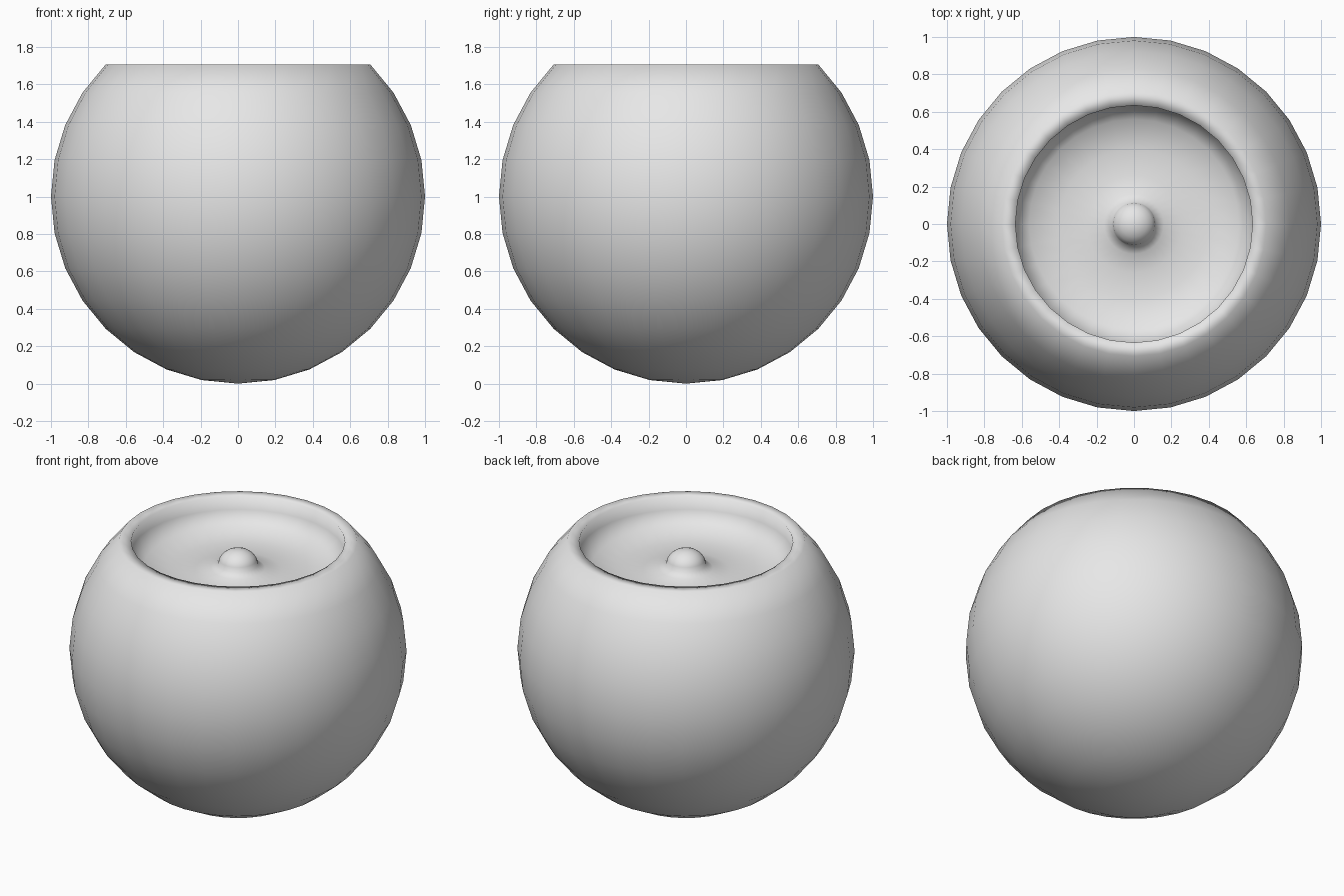
import bpy, bmesh, math

if "Cube" in bpy.data.objects:
    bpy.data.objects.remove(bpy.data.objects["Cube"])

SEGMENTS = 32   # sides around the axis
RINGS = 16      # rings of the full sphere
CUT_RING = 4    # the sphere is cut off at this ring from the top

# Single flat colour
grey = bpy.data.materials.new("plain grey")
grey.use_nodes = True
grey.diffuse_color = (0.8, 0.8, 0.8, 1)
grey.node_tree.nodes["Principled BSDF"].inputs["Base Color"].default_value = (0.8, 0.8, 0.8, 1)

# Outer shell: sphere profile from the bottom pole up to the cut
profile = []
for i in range(RINGS, CUT_RING - 1, -1):
    a = math.pi * i / RINGS
    profile.append((math.sin(a) if i < RINGS else 0.0, 1 + math.cos(a)))

# Flat rim, inner wall and dished floor
profile += [(0.634, 1.707), (0.637, 1.62), (0.56, 1.545), (0.40, 1.515),
            (0.26, 1.515), (0.16, 1.535)]

# Rounded knob in the middle of the floor
KNOB_R, KNOB_Z, KNOB_H = 0.118, 1.56, 0.095
for i in range(6):
    a = math.pi / 2 * i / 5
    profile.append((KNOB_R * math.cos(a) if i < 5 else 0.0, KNOB_Z + KNOB_H * math.sin(a)))

# Revolve the profile around the vertical axis
bm = bmesh.new()
verts = [bm.verts.new((r, 0, z)) for r, z in profile]
edges = [bm.edges.new(pair) for pair in zip(verts, verts[1:])]
bmesh.ops.spin(bm, geom=verts + edges, cent=(0, 0, 0), axis=(0, 0, 1),
               angle=math.tau, steps=SEGMENTS, use_merge=False)
bmesh.ops.remove_doubles(bm, verts=bm.verts, dist=0.0005)
bmesh.ops.recalc_face_normals(bm, faces=bm.faces)
for f in bm.faces:
    f.smooth = True

mesh = bpy.data.meshes.new("round_bowl")
bm.to_mesh(mesh)
bm.free()
mesh.materials.append(grey)
bowl = bpy.data.objects.new("round_bowl", mesh)
bpy.context.collection.objects.link(bowl)
